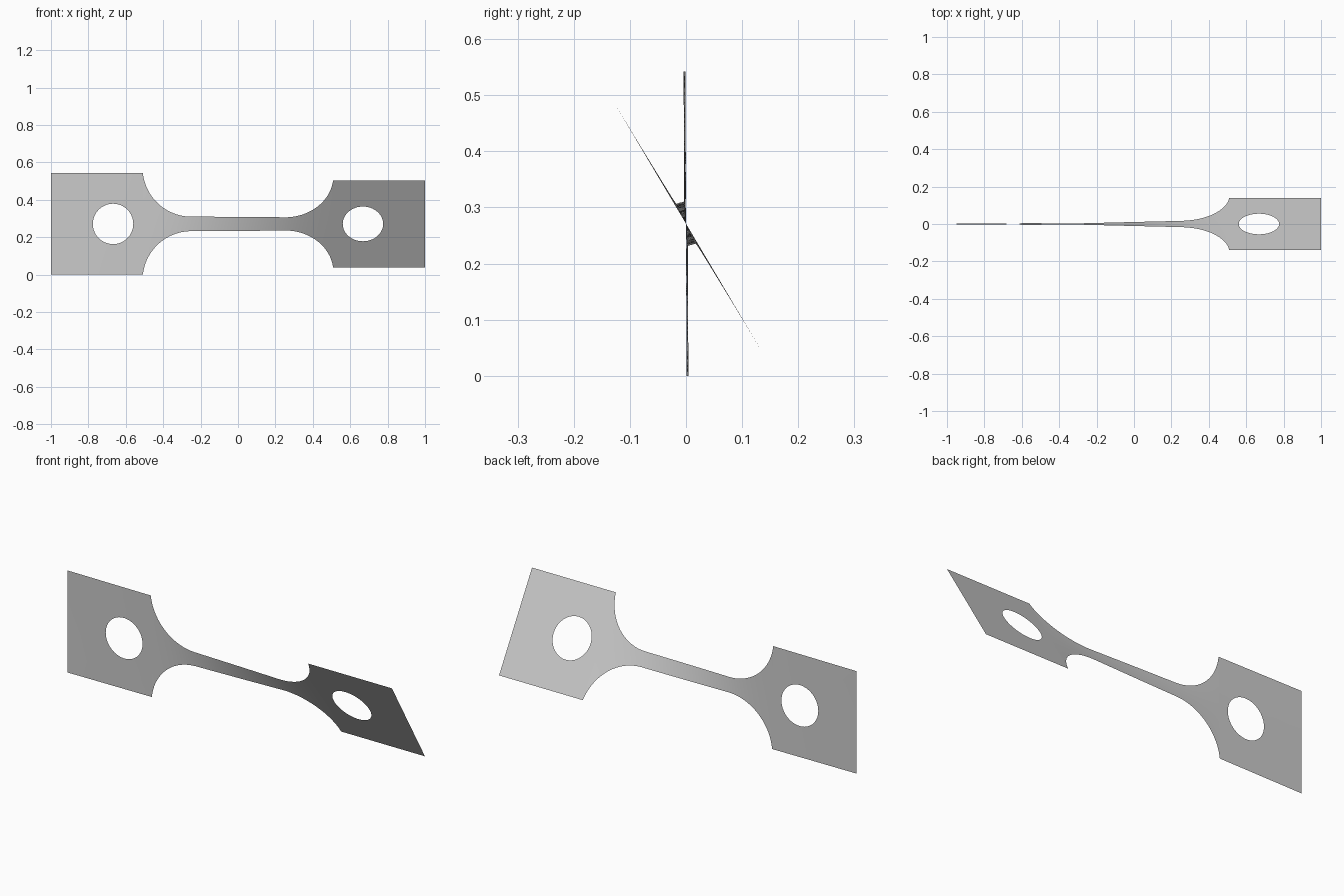
import bpy
import bmesh
from math import sin, cos, pi, radians, acos, atan2
from mathutils import Vector

cube = bpy.data.objects.get("Cube")
if cube:
    bpy.data.objects.remove(cube)

HALF = 0.271           # half width of the end plates
NECK = 0.039           # half width of the neck
NECK_END = 0.25        # where the fillets start
R = 0.26               # fillet radius
HOLE_X, HOLE_R = 0.668, 0.108
MID_Z = 0.271
SEGMENTS = 64

metal = bpy.data.materials.new("grey metal")
metal.use_nodes = True
grey = (0.6, 0.6, 0.6, 1)
metal.diffuse_color = grey
metal.node_tree.nodes["Principled BSDF"].inputs["Base Color"].default_value = grey

# Outline of the narrow part: (x, half width) columns
t_max = acos((NECK + R - HALF) / R)
fillet = []
for i in range(25):
    t = t_max * i / 24
    fillet.append((NECK_END + R * sin(t), NECK + R - R * cos(t)))
plate_x = fillet[-1][0]
straight = [(-NECK_END + 2 * NECK_END * i / 24, NECK) for i in range(1, 24)]
columns = [(-x, w) for x, w in reversed(fillet)] + straight + fillet

# Narrow sections twist more than wide ones
turns = [0.0]
for (x0, w0), (x1, w1) in zip(columns, columns[1:]):
    turns.append(turns[-1] + (x1 - x0) * 2 / (w0 + w1))
START, END = radians(1.0), radians(30.7)
angles = [START + (END - START) * t / turns[-1] for t in turns]


def twisted(x, s, angle):
    return Vector((x, -s * sin(angle), MID_Z + s * cos(angle)))


def plate_angle(x):
    if x > 0:
        return END
    return START + radians(0.8) * (x + plate_x) / (1 - plate_x)


bm = bmesh.new()

# Twisted neck with fillets
ROWS = 6
grid = [[bm.verts.new(twisted(x, w * (2 * j / ROWS - 1), a)) for j in range(ROWS + 1)]
        for (x, w), a in zip(columns, angles)]
for c0, c1 in zip(grid, grid[1:]):
    for j in range(ROWS):
        bm.faces.new((c0[j], c1[j], c1[j + 1], c0[j + 1]))


# End plates, each a ring of faces between the hole and the rectangle
def add_plate(side):
    x_in, x_out = plate_x - HOLE_X, 1 - HOLE_X
    outer = []
    for i in range(SEGMENTS):
        a = 2 * pi * i / SEGMENTS
        dx, dz = cos(a), sin(a)
        reach_x = (x_out if dx > 0 else -x_in) / max(abs(dx), 1e-6)
        reach_z = HALF / max(abs(dz), 1e-6)
        reach = min(reach_x, reach_z)
        outer.append((dx * reach, dz * reach))
    # Move the nearest points onto the corners
    for cx in (x_in, x_out):
        for cz in (-HALF, HALF):
            k = round(atan2(cz, cx) / (2 * pi) * SEGMENTS) % SEGMENTS
            outer[k] = (cx, cz)
    rings = []
    for step in (0, 0.33, 0.66, 1):
        ring = []
        for i, (ox, oz) in enumerate(outer):
            a = 2 * pi * i / SEGMENTS
            x = HOLE_R * cos(a) * (1 - step) + ox * step
            s = HOLE_R * sin(a) * (1 - step) + oz * step
            x = side * (HOLE_X + x)
            ring.append(bm.verts.new(twisted(x, s, plate_angle(x))))
        rings.append(ring)
    for r0, r1 in zip(rings, rings[1:]):
        for i in range(SEGMENTS):
            k = (i + 1) % SEGMENTS
            quad = (r0[i], r1[i], r1[k], r0[k])
            bm.faces.new(quad if side > 0 else quad[::-1])


for side in (-1, 1):
    add_plate(side)

bmesh.ops.remove_doubles(bm, verts=bm.verts, dist=0.0001)
mesh = bpy.data.meshes.new("twisted_strip")
bm.to_mesh(mesh)
bm.free()
mesh.materials.append(metal)
strip = bpy.data.objects.new("twisted_strip", mesh)
bpy.context.collection.objects.link(strip)
bpy.context.view_layer.objects.active = strip
strip.select_set(True)
bpy.ops.object.shade_smooth_by_angle(angle=radians(30))
